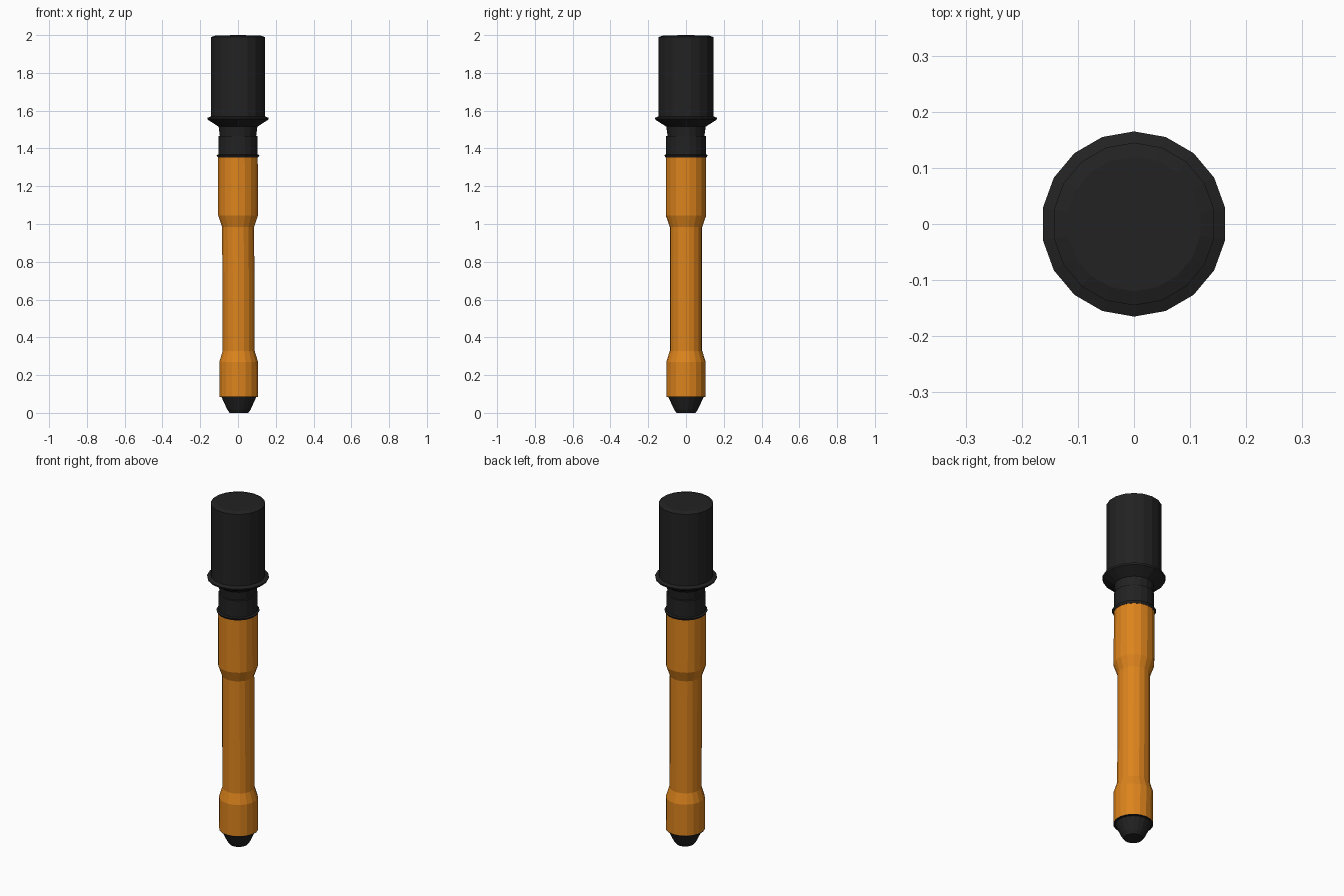
import bpy, bmesh, math

if "Cube" in bpy.data.objects:
    bpy.data.objects.remove(bpy.data.objects["Cube"])

SIDES = 18


def material(name, rgb):
    m = bpy.data.materials.new(name)
    m.diffuse_color = (*rgb, 1.0)
    m.use_nodes = True
    m.node_tree.nodes["Principled BSDF"].inputs["Base Color"].default_value = m.diffuse_color
    return m


BLACK = material("black_metal", (0.016, 0.016, 0.016))
ORANGE = material("orange_wood", (0.72, 0.23, 0.012))


def lean(z):
    # the handle leans very slightly sideways
    return 0.005 - 0.006 * z / 1.36


def lathe(name, profile, mat, offset=lambda z: 0.0):
    """Revolve (radius, z) points, bottom to top, and close both ends."""
    bm = bmesh.new()
    rings = []
    for r, z in profile:
        if r == 0:
            rings.append([bm.verts.new((offset(z), 0, z))])
            continue
        angles = [math.radians(90) + math.tau * i / SIDES for i in range(SIDES)]
        rings.append([bm.verts.new((r * math.cos(a) + offset(z), r * math.sin(a), z))
                      for a in angles])
    for low, high in zip(rings, rings[1:]):
        for i in range(SIDES):
            j = (i + 1) % SIDES
            loop = [low[i % len(low)], low[j % len(low)],
                    high[j % len(high)], high[i % len(high)]]
            bm.faces.new(list(dict.fromkeys(loop)))
    for ring in (rings[0], rings[-1]):
        if len(ring) > 1:
            bm.faces.new(ring)
    bmesh.ops.recalc_face_normals(bm, faces=bm.faces[:])
    mesh = bpy.data.meshes.new(name)
    bm.to_mesh(mesh)
    bm.free()
    mesh.materials.append(mat)
    ob = bpy.data.objects.new(name, mesh)
    bpy.context.collection.objects.link(ob)
    return ob


# Tapered end cap with a thin black underside plate against the handle
lathe("end_cap", [(0.05, 0.005), (0.063, 0.018), (0.093, 0.083),
                  (0.104, 0.084), (0.104, 0.088)], BLACK, lean)

# Wooden handle, waisted in the middle
lathe("handle", [(0.104, 0.088), (0.104, 0.27), (0.086, 0.328), (0.086, 0.985),
                 (0.107, 1.045), (0.107, 1.36)], ORANGE, lean)

# Collar ring and socket
lathe("collar", [(0.108, 1.352), (0.115, 1.365), (0.105, 1.369),
                 (0.105, 1.465), (0.098, 1.467)], BLACK)

# Neck, flared flange and canister with a slightly domed lid
lathe("head", [(0.097, 1.46), (0.104, 1.515), (0.162, 1.552), (0.165, 1.562),
               (0.145, 1.57), (0.145, 1.99), (0.12, 1.998), (0, 2.0)], BLACK)

# Seat the whole model on the ground
for ob in bpy.data.objects:
    if ob.name == "end_cap":
        for v in ob.data.vertices:
            if v.co.z < 0.01:
                v.co.z = 0.0
